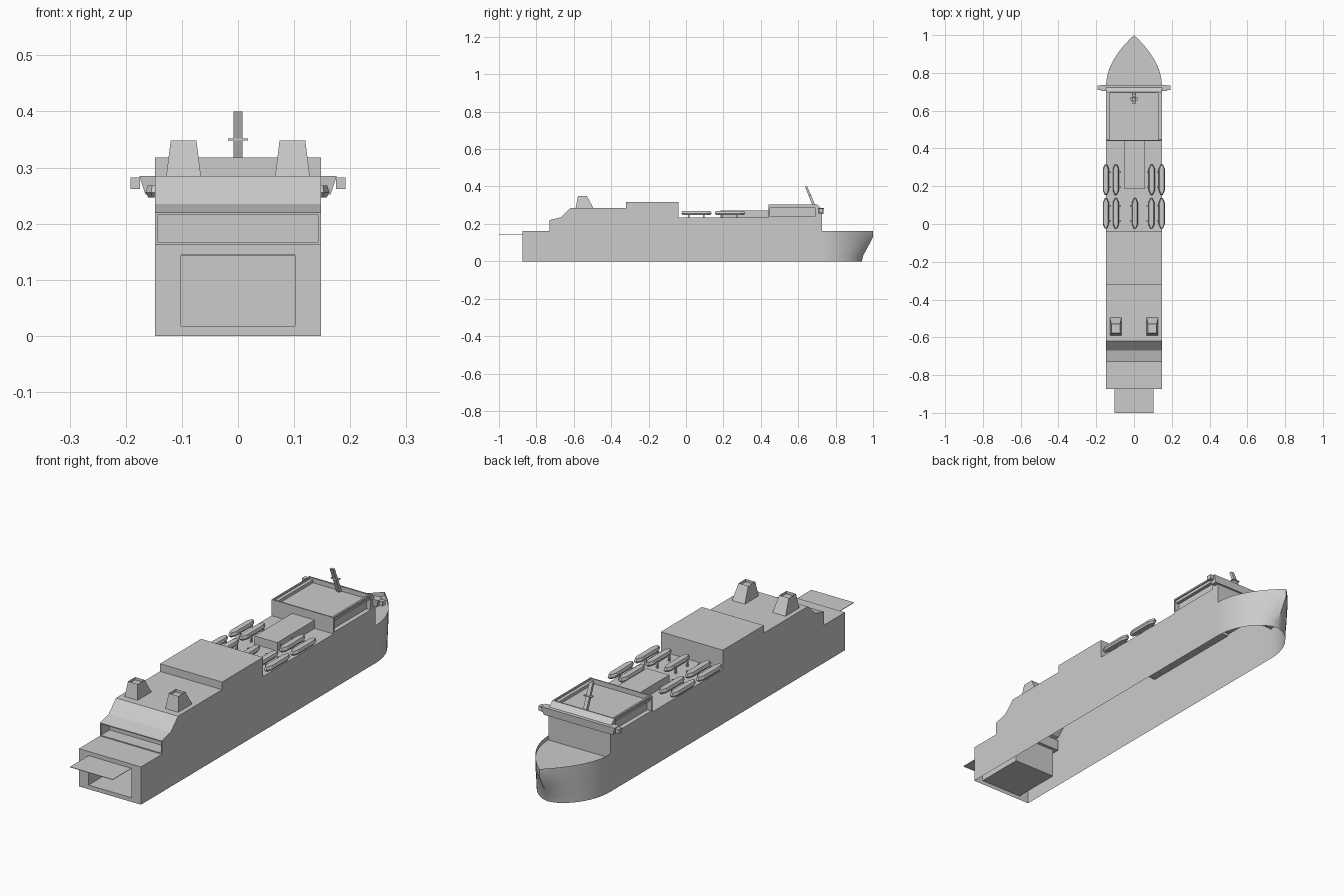
import bpy, bmesh, math
from mathutils import Vector

if "Cube" in bpy.data.objects:
    bpy.data.objects.remove(bpy.data.objects["Cube"])

grey = bpy.data.materials.new("hull_grey")
grey.diffuse_color = (0.6, 0.6, 0.6, 1)
grey.use_nodes = True
grey.node_tree.nodes["Principled BSDF"].inputs["Base Color"].default_value = grey.diffuse_color


def finish(name, bm, smooth=False):
    me = bpy.data.meshes.new(name)
    bm.to_mesh(me)
    bm.free()
    me.materials.append(grey)
    ob = bpy.data.objects.new(name, me)
    bpy.context.collection.objects.link(ob)
    if smooth:
        bpy.context.view_layer.objects.active = ob
        ob.select_set(True)
        bpy.ops.object.shade_smooth_by_angle(angle=math.radians(35))
        ob.select_set(False)
    return ob


def recess(bm, face, margin, push, fit=None):
    """Inset a face, optionally refit the inner loop, and push it in."""
    bmesh.ops.inset_individual(bm, faces=[face], thickness=margin, depth=0)
    if fit:
        hx, z0, z1 = fit
        mid = face.calc_center_median().z
        for v in face.verts:
            v.co.x = math.copysign(hx, v.co.x)
            v.co.z = z1 if v.co.z > mid else z0
    ext = bmesh.ops.extrude_discrete_faces(bm, faces=[face])["faces"]
    bmesh.ops.translate(bm, verts=ext[0].verts[:], vec=Vector(push))


def prism(bm, bottom, top):
    """Solid between two matching loops."""
    a = [bm.verts.new(p) for p in bottom]
    b = [bm.verts.new(p) for p in top]
    n = len(a)
    bm.faces.new(a[::-1])
    cap = bm.faces.new(b)
    for i in range(n):
        j = (i + 1) % n
        bm.faces.new((a[i], a[j], b[j], b[i]))
    return cap


def rect(x0, x1, y0, y1, z):
    return [(x0, y0, z), (x1, y0, z), (x1, y1, z), (x0, y1, z)]


def box(bm, x0, x1, y0, y1, z0, z1):
    return prism(bm, rect(x0, x1, y0, y1, z0), rect(x0, x1, y0, y1, z1))


# Main hull and superstructure: open-bottomed shell from a side profile
W = 0.148
STERN = [(-.873, 0), (-.873, .163), (-.73, .163), (-.73, .22), (-.67, .235),
         (-.62, .285), (-.32, .285), (-.32, .318), (-.04, .318), (-.04, .235),
         (.44, .235)]
PROFILE = STERN + [(.44, .305), (.70, .305), (.727, .28), (.727, .235), (.727, .14)]
bm = bmesh.new()
strips = []
for (y0, z0), (y1, z1) in zip(PROFILE, PROFILE[1:]):
    strips.append(bm.faces.new([bm.verts.new(p) for p in (
        (-W, y0, z0), (W, y0, z0), (W, y1, z1), (-W, y1, z1))]))
bridge_sides = []
for s in (-1, 1):
    for k, outline in enumerate((
            STERN + [(.70, .235), (.727, .235), (.727, 0)],
            [(.44, .235), (.70, .235), (.70, .305), (.44, .305)],
            [(.70, .235), (.727, .235), (.727, .28), (.70, .305)])):
        pts = outline[::-1] if (s > 0) == (k == 0) else outline
        f = bm.faces.new([bm.verts.new((s * W, y, z)) for y, z in pts])
        if k == 1:
            bridge_sides.append((f, s))
# stern door bay, mooring deck opening, bridge roof well, side galleries
recess(bm, strips[0], .01, (0, .22, 0), (.102, .018, .145))
recess(bm, strips[2], .006, (0, .06, 0))
recess(bm, strips[11], .008, (0, 0, -.02))
for f, s in bridge_sides:
    recess(bm, f, .01, (-s * .02, 0, 0))
bmesh.ops.remove_doubles(bm, verts=bm.verts[:], dist=1e-5)
finish("hull", bm)

# Bow: flared rings lofted from waterline to bulwark, with a sunken foredeck
N = 14
RINGS = [(0, .213, .6), (.03, .22, .64), (.08, .247, .8), (.13, .273, 1), (.163, .273, 1)]
bm = bmesh.new()
rows = []
for z, length, power in RINGS:
    row = []
    for i in range(-N, N + 1):
        t = math.cos(abs(i) / N * math.pi / 2) if power < 1 else 1 - abs(i) / N
        t = 0.5 * t + 0.5 * (1 - abs(i) / N)
        half = W * max(0, 1 - t * t) ** power
        row.append(bm.verts.new((math.copysign(half, i), .727 + length * t, z)))
    rows.append(row)
for lo, hi in zip(rows, rows[1:]):
    for i in range(2 * N):
        bm.faces.new((lo[i + 1], lo[i], hi[i], hi[i + 1]))
deck = bm.faces.new(rows[-1][::-1])
recess(bm, deck, .007, (0, 0, -.018))
finish("bow", bm, True)

# Stern ramp, a thin horizontal plate
bm = bmesh.new()
box(bm, -.102, .102, -1.0, -.873, .143, .145)
finish("stern_ramp", bm)

# Midship deckhouse
bm = bmesh.new()
box(bm, -.05, .058, .185, .45, .234, .271)
finish("deckhouse", bm)

# Twin funnels with hollow tops
for s, side in ((-1, "left"), (1, "right")):
    bm = bmesh.new()
    cx = s * .097
    cap = prism(bm, rect(cx - .031, cx + .031, -.59, -.495, .284),
                rect(cx - .023, cx + .023, -.578, -.53, .348))
    recess(bm, cap, .006, (0, 0, -.012))
    finish("funnel_" + side, bm)

# Bridge wings across the front of the bridge
bm = bmesh.new()
prism(bm, rect(-.165, .165, .708, .735, .252), rect(-.176, .176, .705, .737, .285))
for s in (-1, 1):
    box(bm, min(s * .175, s * .192), max(s * .175, s * .192), .71, .732, .262, .282)
finish("bridge_wings", bm)

# Raked mast with a crossbar
bm = bmesh.new()
prism(bm, rect(-.008, .008, .682, .698, .284), rect(-.008, .008, .636, .648, .40))
box(bm, -.018, .018, .655, .672, .348, .352)
finish("mast", bm)


# Lifeboats: pointed hulls on small davits
def boat_loop(x, y, hw, hl, z):
    return [(x + a * hw, y + b * hl, z) for a, b in (
        (-.35, -1), (.35, -1), (1, -.72), (1, .72), (.35, 1), (-.35, 1), (-1, .72), (-1, -.72))]


for y, xs in ((.235, (-.149, -.096, .094, .147)), (.056, (-.149, -.096, .005, .092, .147))):
    for x in xs:
        bm = bmesh.new()
        prism(bm, boat_loop(x, y, .011, .072, .247), boat_loop(x, y, .016, .081, .256))
        prism(bm, boat_loop(x, y, .016, .081, .256), boat_loop(x, y, .012, .076, .268))
        s = -1 if x > 0 else 1
        for dy in (-.04, .04):
            x0, x1 = sorted((x, x + s * .026))
            box(bm, x0, x1, y + dy - .004, y + dy + .004, .25, .255)
            box(bm, x1 - .006 if s > 0 else x0, x1 if s > 0 else x0 + .006,
                y + dy - .004, y + dy + .004, .234, .262)
        finish("lifeboat", bm)
